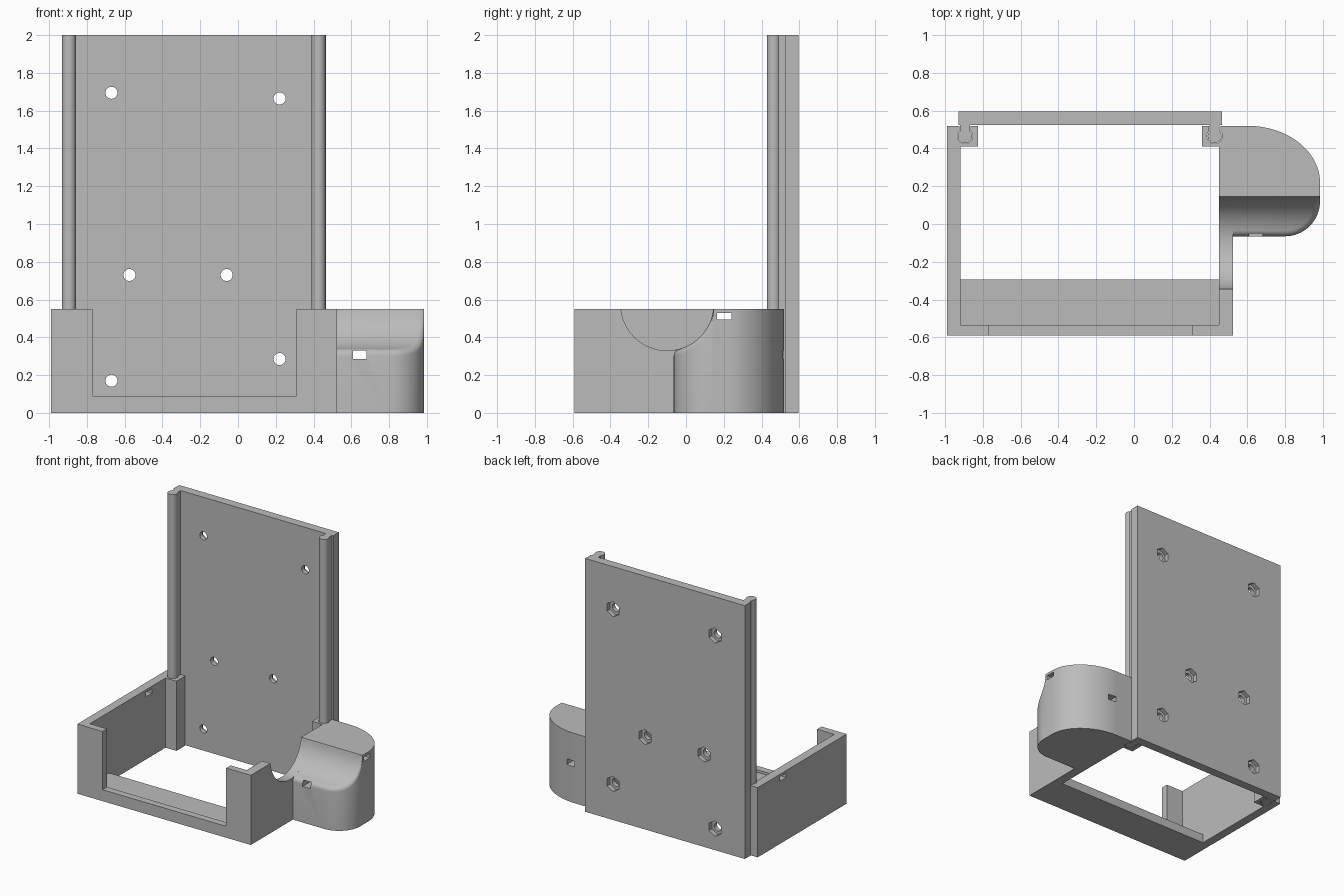
import bpy, bmesh
from math import sin, cos, pi, sqrt, asin

cube = bpy.data.objects.get("Cube")
if cube:
    bpy.data.objects.remove(cube, do_unlink=True)

grey = bpy.data.materials.new("plain grey")
grey.use_nodes = True
GREY = (0.5, 0.5, 0.5, 1)
grey.diffuse_color = GREY
grey.node_tree.nodes["Principled BSDF"].inputs["Base Color"].default_value = GREY

TOP = 0.55                       # height of the tray
CUT_Y, CUT_Z, CUT_R = -0.1, 0.576, 0.246   # round scoop in the side


def finish(name, bm):
    bmesh.ops.recalc_face_normals(bm, faces=bm.faces)
    mesh = bpy.data.meshes.new(name)
    bm.to_mesh(mesh)
    bm.free()
    mesh.materials.append(grey)
    obj = bpy.data.objects.new(name, mesh)
    bpy.context.scene.collection.objects.link(obj)
    return obj


def prism(name, outline, axis, lo, hi):
    """Extrude a closed 2D outline along one axis."""
    place = {"x": lambda a, b, h: (h, a, b),
             "y": lambda a, b, h: (a, h, b),
             "z": lambda a, b, h: (a, b, h)}[axis]
    bm = bmesh.new()
    low = [bm.verts.new(place(a, b, lo)) for a, b in outline]
    high = [bm.verts.new(place(a, b, hi)) for a, b in outline]
    bm.faces.new(low)
    bm.faces.new(high)
    n = len(outline)
    for i in range(n):
        j = (i + 1) % n
        bm.faces.new((low[i], low[j], high[j], high[i]))
    return finish(name, bm)


def rect(a0, a1, b0, b1):
    return [(a0, b0), (a1, b0), (a1, b1), (a0, b1)]


def ring(a, b, r, n, start=0.0):
    return [(a + r * cos(start + 2 * pi * i / n),
             b + r * sin(start + 2 * pi * i / n)) for i in range(n)]


def keyhole(x, grow, end):
    """Round bead on a narrow neck that runs back to y = end."""
    r, w, y = 0.037 + grow, 0.027 + grow, 0.465
    gap = asin(w / r)
    start, sweep = pi / 2 + gap, 2 * pi - 2 * gap
    arc = [(x + r * cos(start + sweep * i / 24),
            y + r * sin(start + sweep * i / 24)) for i in range(25)]
    return arc + [(x + w, end), (x - w, end)]


def carve(obj, cutters):
    bpy.context.view_layer.objects.active = obj
    for cutter in cutters:
        mod = obj.modifiers.new("cut", "BOOLEAN")
        mod.operation = "DIFFERENCE"
        mod.solver = "EXACT"
        mod.object = cutter
        bpy.ops.object.modifier_apply(modifier=mod.name)
        bpy.data.objects.remove(cutter, do_unlink=True)


def smooth(obj):
    bpy.ops.object.select_all(action="DESELECT")
    obj.select_set(True)
    bpy.context.view_layer.objects.active = obj
    bpy.ops.object.shade_smooth_by_angle()


# Back plate with screw holes and hexagonal nut pockets
back_plate = prism("back_plate", rect(-0.93, 0.465, 0, 2), "y", 0.525, 0.595)
for x, z in [(-0.67, 1.695), (0.22, 1.665), (-0.575, 0.73),
             (-0.06, 0.73), (0.22, 0.285), (-0.67, 0.17)]:
    carve(back_plate, [
        prism("hole_cutter", ring(x, z, 0.032, 24), "y", 0.4, 0.7),
        prism("nut_cutter", ring(x, z, 0.06, 6, pi / 2), "y", 0.56, 0.7)])
smooth(back_plate)

# Sliding rails on the plate
RAILS = {"right_rail": -0.895, "left_rail": 0.427}
for name, x in RAILS.items():
    smooth(prism(name, keyhole(x, 0, 0.525), "z", 0, 2))

# Tray walls with corner blocks, open at the back
half = [(-0.92, -0.535), (-0.92, 0.41), (-0.825, 0.41), (-0.825, 0.52), (-0.99, 0.52)]
walls = [(-0.99, -0.59), (0.525, -0.59), (0.525, 0.52), (0.36, 0.52),
         (0.36, 0.41), (0.45, 0.41), (0.45, -0.535)] + half
tray_walls = prism("tray_walls", walls, "z", 0, TOP)


def side_slot():
    return prism("side_slot_cutter", rect(0.165, 0.24, 0.495, 0.53), "x", -1.2, 1.2)


carve(tray_walls, [
    prism("notch_cutter", rect(-0.77, 0.31, 0.09, 0.7), "y", -0.7, -0.5),
    prism("scoop_cutter", ring(CUT_Y, CUT_Z, CUT_R, 64), "x", 0.4, 0.6),
    side_slot()]
    + [prism("rail_cutter", keyhole(x, 0.003, 0.6), "z", -0.1, 0.7)
       for x in RAILS.values()])
smooth(tray_walls)

# Ledge behind the front wall
prism("front_ledge", rect(-0.92, 0.45, -0.535, -0.295), "z", 0, 0.07)

# Side pod: rounded plan, scooped top, soft edge around the scoop
INNER, FRONT, BACK, SIDE, EDGE = 0.525, -0.065, 0.52, 0.985, 0.145


def height(y):
    if y >= EDGE:
        return TOP
    return min(TOP, CUT_Z - sqrt(max(0, CUT_R ** 2 - (y - CUT_Y) ** 2)))


plan = [(INNER, FRONT, 0, 1)]                      # x, y, outward normal
for i in range(17):
    t = pi / 2 * i / 16
    plan.append((0.8 + 0.185 * sin(t), 0.12 - 0.185 * cos(t), sin(t), -cos(t)))
plan[0] = (INNER, FRONT, 0, -1)
plan += [(SIDE, y, 1, 0) for y in (0.13, 0.138, 0.143, EDGE - 0.0005, EDGE)]
for i in range(25):
    t = pi / 2 * i / 24
    plan.append((0.6 + 0.385 * cos(t), 0.22 + 0.3 * sin(t), cos(t), sin(t)))
plan.append((INNER, BACK, 0, 1))

bm = bmesh.new()
columns = []
for x, y, nx, ny in plan:
    r = 0.03 if y < EDGE else 0.0
    col = [(INNER, y, 0), (x, y, 0)]
    for k in range(7):
        t = pi / 2 * k / 6
        inset = r * (1 - cos(t))
        px, py = x - nx * inset, y - ny * inset
        col.append((px, py, height(py) - r * (1 - sin(t))))
    col.append((INNER, py, height(py)))
    columns.append([bm.verts.new(p) for p in col])
for a, b in zip(columns, columns[1:]):
    for k in range(len(a) - 1):
        bm.faces.new((a[k], b[k], b[k + 1], a[k + 1]))
bmesh.ops.remove_doubles(bm, verts=bm.verts, dist=0.0001)
bmesh.ops.dissolve_degenerate(bm, edges=bm.edges, dist=0.0001)
bmesh.ops.holes_fill(bm, edges=[e for e in bm.edges if e.is_boundary], sides=0)
side_pod = finish("side_pod", bm)
carve(side_pod, [
    side_slot(),
    prism("front_slot_cutter", rect(0.61, 0.68, 0.285, 0.33), "y", -0.3, 0.8)])
smooth(side_pod)
